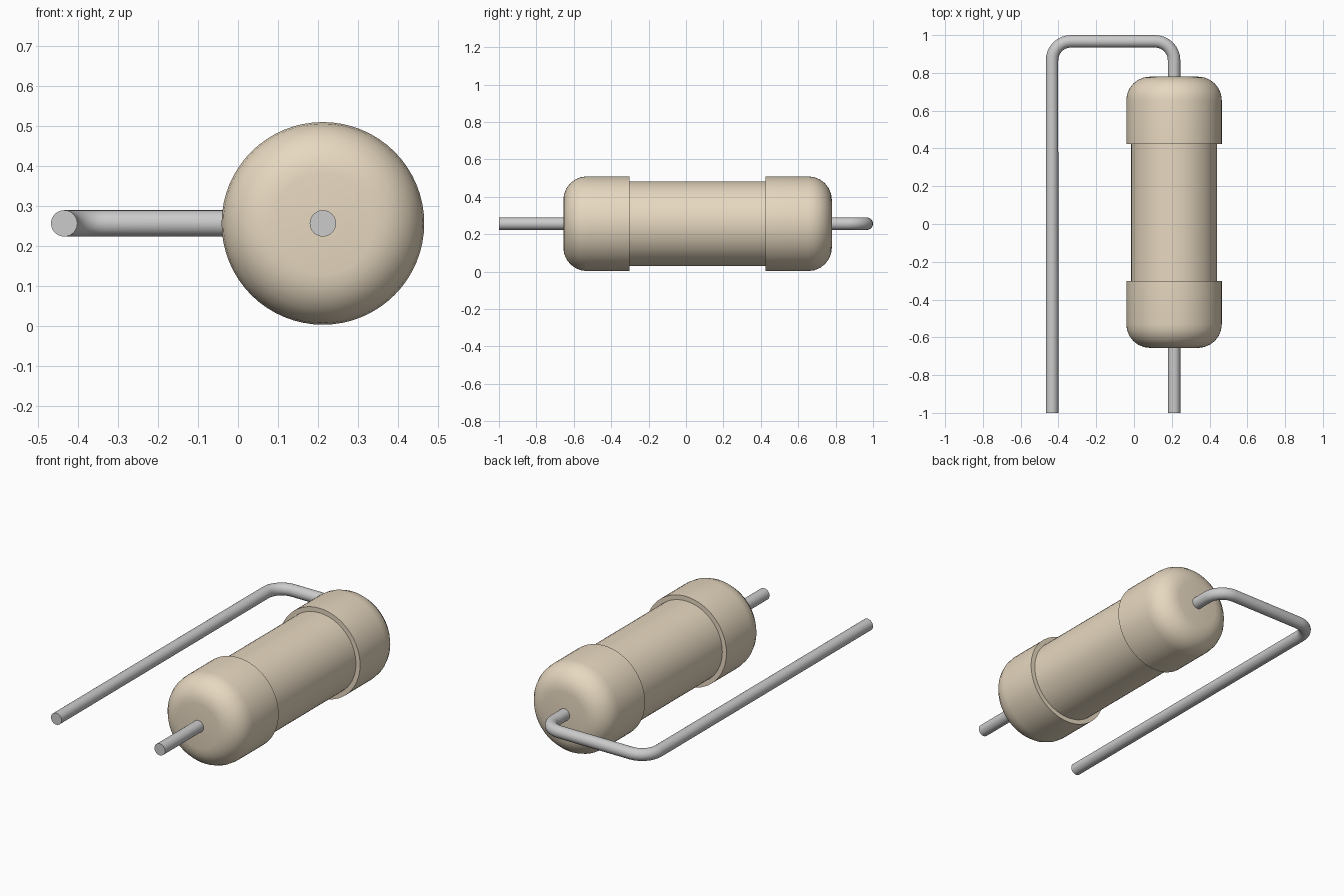
import bpy, bmesh
from math import sin, cos, pi, radians
from mathutils import Vector, Matrix

if "Cube" in bpy.data.objects:
    bpy.data.objects.remove(bpy.data.objects["Cube"])

AX, AZ = 0.212, 0.256          # resistor axis (runs along y)
WIRE_X, WIRE_R, BEND = -0.434, 0.033, 0.1


def material(name, color):
    m = bpy.data.materials.new(name)
    m.diffuse_color = (*color, 1)
    m.use_nodes = True
    m.node_tree.nodes["Principled BSDF"].inputs["Base Color"].default_value = m.diffuse_color
    return m


def finish(obj, mat=None):
    if mat:
        obj.data.materials.append(mat)
    bpy.ops.object.select_all(action='DESELECT')
    obj.select_set(True)
    bpy.context.view_layer.objects.active = obj
    bpy.ops.object.shade_smooth_by_angle(angle=radians(32))


def arc(cx, cy, r, a0, a1, n=6):
    return [(cx + r * cos(radians(a0 + (a1 - a0) * i / n)),
             cy + r * sin(radians(a0 + (a1 - a0) * i / n))) for i in range(n + 1)]


def lathe_y(name, profile, mat, sides=64):
    """Spin (radius, y) points around the y axis."""
    bm = bmesh.new()
    verts = [bm.verts.new((r, y, 0)) for r, y in profile]
    edges = [bm.edges.new(p) for p in zip(verts, verts[1:])]
    bmesh.ops.spin(bm, geom=verts + edges, cent=(0, 0, 0), axis=(0, 1, 0),
                   angle=2 * pi, steps=sides, use_duplicate=False)
    bmesh.ops.remove_doubles(bm, verts=bm.verts, dist=1e-4)
    bmesh.ops.recalc_face_normals(bm, faces=bm.faces)
    me = bpy.data.meshes.new(name)
    bm.to_mesh(me)
    bm.free()
    obj = bpy.data.objects.new(name, me)
    bpy.context.collection.objects.link(obj)
    obj.location = (AX, 0, AZ)
    finish(obj, mat)


def wire(name, path):
    cu = bpy.data.curves.new(name, 'CURVE')
    cu.dimensions = '3D'
    cu.bevel_depth, cu.bevel_resolution, cu.use_fill_caps = WIRE_R, 10, True
    sp = cu.splines.new('POLY')
    sp.points.add(len(path) - 1)
    for p, (x, y) in zip(sp.points, path):
        p.co = (x, y, AZ, 1)
    obj = bpy.data.objects.new(name, cu)
    bpy.context.collection.objects.link(obj)
    bpy.ops.object.select_all(action='DESELECT')
    obj.select_set(True)
    bpy.context.view_layer.objects.active = obj
    bpy.ops.object.convert(target='MESH')
    finish(bpy.context.view_layer.objects.active)


# ceramic body: two rounded end caps with a narrower middle
tan = material("tan_ceramic", (0.80, 0.69, 0.53))
R, r, f = 0.253, 0.227, 0.126
y0, y1, y2, y3 = -0.656, -0.302, 0.424, 0.78
lathe_y("resistor_body",
        [(0, y0)] + arc(R - f, y0 + f, f, -90, 0)
        + [(R, y1), (r, y1), (r, y2), (R, y2)]
        + arc(R - f, y3 - f, f, 0, 90) + [(0, y3)], tan)

# short straight lead
wire("front_lead", [(AX, -1), (AX, y0 + 0.02)])

# long lead, folded back beside the body
top = 1 - WIRE_R
wire("bent_lead",
     [(AX, y3 - 0.02)]
     + arc(AX - BEND, top - BEND, BEND, 0, 90, 8)
     + arc(WIRE_X + BEND, top - BEND, BEND, 90, 180, 8)
     + [(WIRE_X, -1)])
